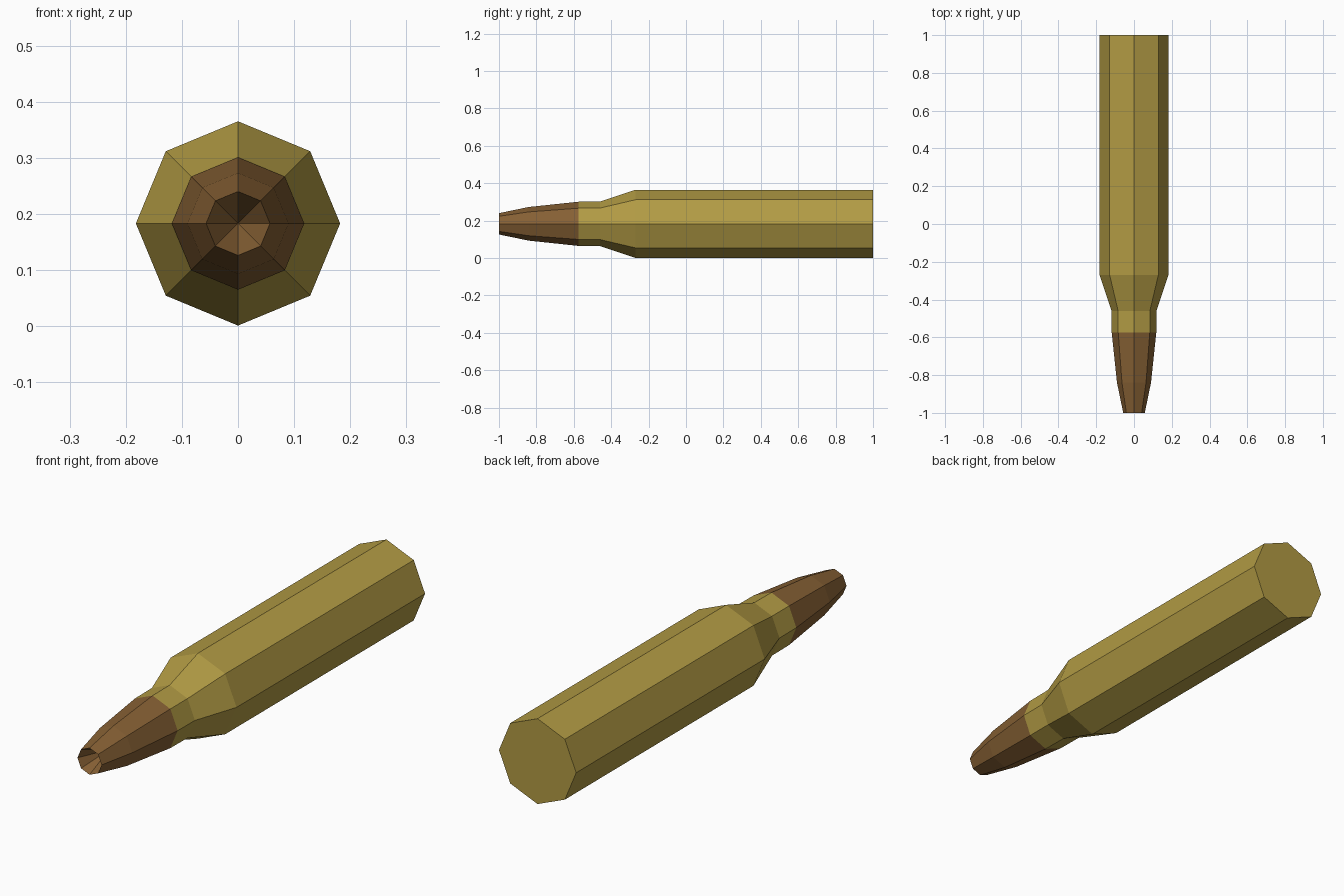
import bpy, bmesh, math

if "Cube" in bpy.data.objects:
    bpy.data.objects.remove(bpy.data.objects["Cube"])

SIDES = 8
CENTER_Z = 0.183


def material(name, rgb):
    m = bpy.data.materials.new(name)
    m.diffuse_color = (*rgb, 1.0)
    m.use_nodes = True
    m.node_tree.nodes["Principled BSDF"].inputs["Base Color"].default_value = m.diffuse_color
    return m


def lathe(name, profile, mat, cap_start=False, cap_end=False):
    """Eight-sided tube along y from (y, radius) pairs, running back to front."""
    bm = bmesh.new()
    rings = []
    for y, r in profile:
        if r == 0:
            rings.append([bm.verts.new((0, y, CENTER_Z))] * SIDES)
            continue
        ring = []
        for i in range(SIDES):
            a = 2 * math.pi * i / SIDES
            ring.append(bm.verts.new((r * math.cos(a), y, CENTER_Z + r * math.sin(a))))
        rings.append(ring)
    for a, b in zip(rings, rings[1:]):
        for i in range(SIDES):
            j = (i + 1) % SIDES
            quad = [a[i], a[j], b[j], b[i]]
            bm.faces.new(list(dict.fromkeys(quad)))
    if cap_start:
        bm.faces.new(rings[0][::-1])
    mesh = bpy.data.meshes.new(name)
    bm.to_mesh(mesh)
    bm.free()
    mesh.materials.append(mat)
    obj = bpy.data.objects.new(name, mesh)
    bpy.context.collection.objects.link(obj)
    return obj


brass = material("brass", (0.445, 0.328, 0.058))
copper = material("copper", (0.238, 0.117, 0.034))

# Casing: flat base, straight body, shoulder and neck
lathe("casing", [(1.0, 0.182), (-0.27, 0.182), (-0.46, 0.119), (-0.575, 0.118)],
      brass, cap_start=True)

# Tip: tapered nose with a conical hollow at the front
lathe("tip", [(-0.575, 0.118), (-0.84, 0.09), (-1.0, 0.057), (-0.87, 0)], copper)
